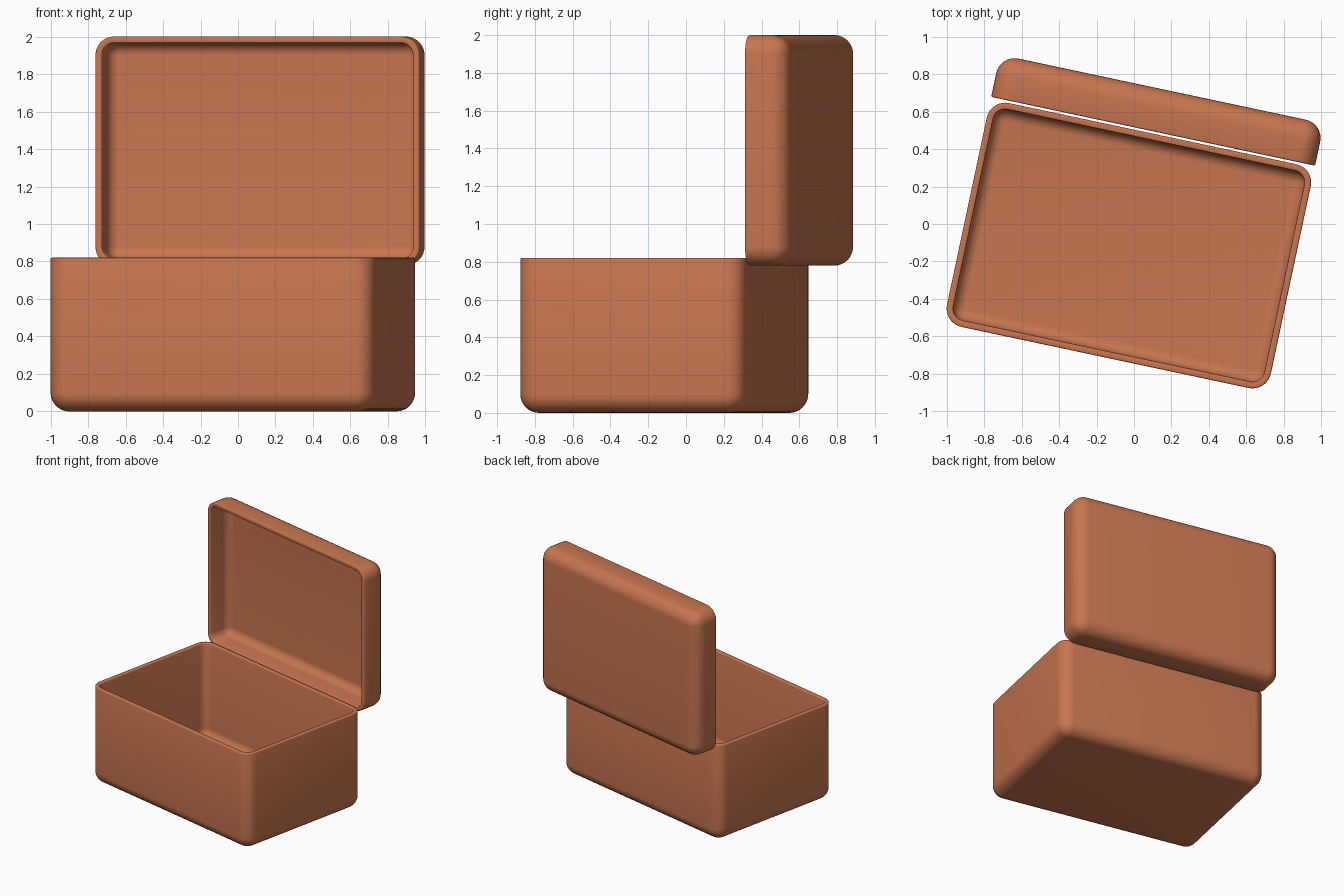
import bpy, bmesh, math
from mathutils import Matrix, Vector

if "Cube" in bpy.data.objects:
    bpy.data.objects.remove(bpy.data.objects["Cube"])

W, D, R, T = 1.767, 1.221, 0.1, 0.035   # width, depth, corner radius, wall
SEG, BEV = 8, 0.008
YAW = Matrix.Rotation(math.radians(-12), 4, 'Z')

mat = bpy.data.materials.new("terracotta_paint")
mat.diffuse_color = (0.58, 0.18, 0.08, 1)
mat.use_nodes = True
mat.node_tree.nodes["Principled BSDF"].inputs["Base Color"].default_value = mat.diffuse_color


def arc(cx, cz, r, a0, a1, n):
    """Points (inset, height) along an arc, angles in degrees."""
    pts = []
    for i in range(n + 1):
        a = math.radians(a0 + (a1 - a0) * i / n)
        pts.append((cx + r * math.cos(a), cz + r * math.sin(a)))
    return pts


def tray(name, height, matrix):
    """Hollow rounded tray, closed below and open above."""
    profile = arc(R, R, R, 270, 180, SEG)                         # outer base curve
    profile += arc(BEV, height - BEV, BEV, 180, 90, 3)            # rim outside
    profile += arc(T - BEV, height - BEV, BEV, 90, 0, 3)          # rim inside
    profile += arc(R, R, R - T, 180, 270, SEG)                    # inner base curve
    bm = bmesh.new()
    rings = []
    for inset, z in profile:
        r, ring = max(R - inset, 0), []
        for k, (sx, sy) in enumerate([(1, 1), (-1, 1), (-1, -1), (1, -1)]):
            for i in range(SEG + 1):
                a = math.pi / 2 * (k + i / SEG)
                ring.append(bm.verts.new((sx * (W / 2 - R) + r * math.cos(a),
                                          sy * (D / 2 - R) + r * math.sin(a), z)))
        rings.append(ring)
    n = len(rings[0])
    for lo, hi in zip(rings, rings[1:]):
        for i in range(n):
            j = (i + 1) % n
            bm.faces.new((lo[i], lo[j], hi[j], hi[i]))
    bm.faces.new(rings[0][::-1])
    bm.faces.new(rings[-1])
    bmesh.ops.remove_doubles(bm, verts=bm.verts[:], dist=1e-4)
    bmesh.ops.recalc_face_normals(bm, faces=bm.faces[:])
    mesh = bpy.data.meshes.new(name)
    bm.to_mesh(mesh)
    bm.free()
    mesh.materials.append(mat)
    ob = bpy.data.objects.new(name, mesh)
    bpy.context.collection.objects.link(ob)
    ob.matrix_world = matrix
    bpy.ops.object.select_all(action='DESELECT')
    ob.select_set(True)
    bpy.context.view_layer.objects.active = ob
    bpy.ops.object.shade_smooth_by_angle(angle=math.radians(40))
    return ob


# Open box body
tray("box_body", 0.82, Matrix.Translation((-0.0275, -0.115, 0)) @ YAW)

# Lid standing upright behind the box, hollow side facing forward
lid_pos = YAW @ Vector((-0.003, 0.735, 1.39))
tray("box_lid", 0.23, Matrix.Translation(lid_pos) @ YAW @ Matrix.Rotation(math.pi / 2, 4, 'X'))
